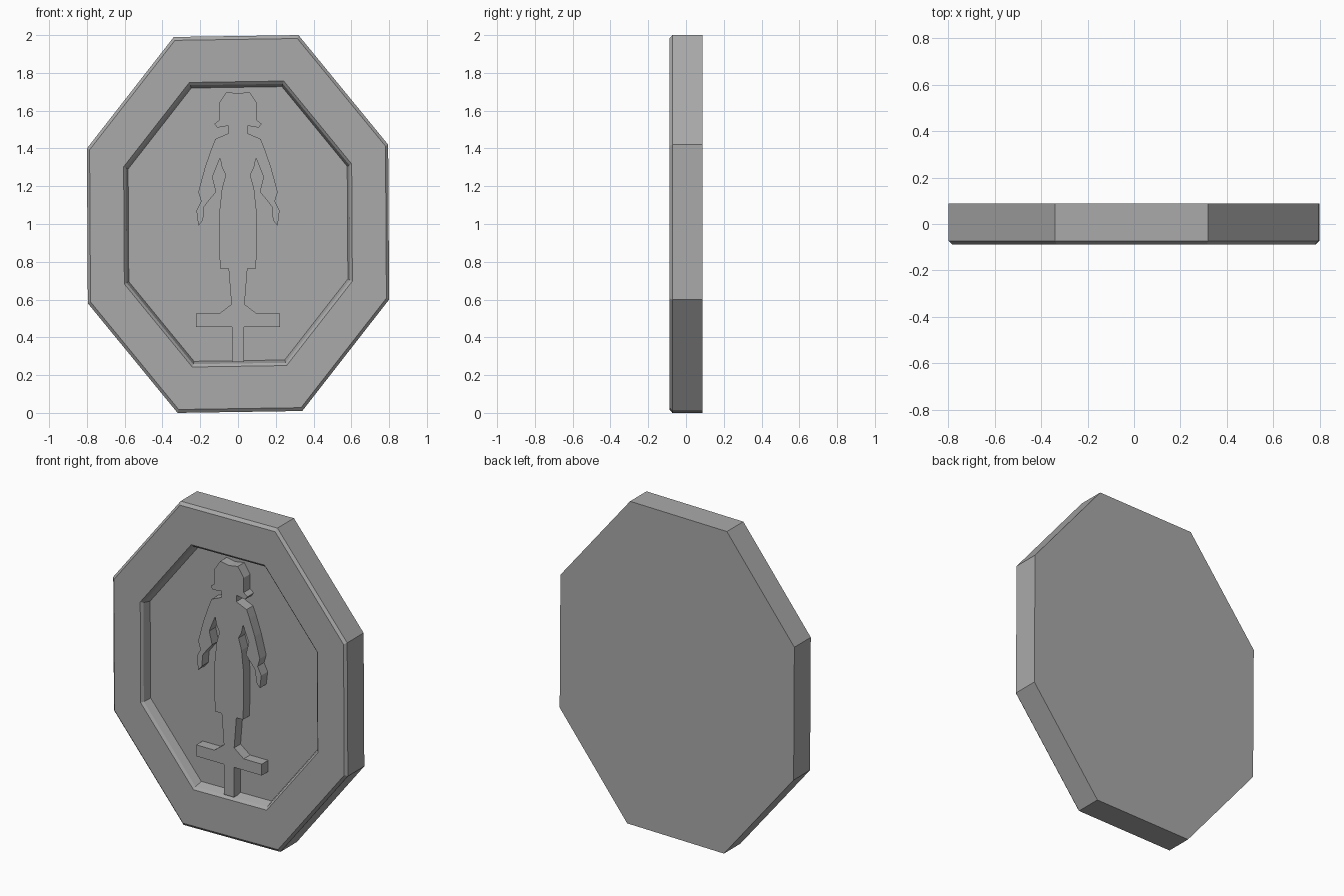
import bpy
import bmesh

old = bpy.data.objects.get("Cube")
if old:
    bpy.data.objects.remove(old, do_unlink=True)

stone = bpy.data.materials.new("grey stone")
stone.use_nodes = True
grey = (0.4, 0.4, 0.4, 1)
stone.diffuse_color = grey
stone.node_tree.nodes["Principled BSDF"].inputs["Base Color"].default_value = grey

FRONT, FLOOR, BACK = -0.0875, -0.025, 0.0875


def finish(bm, name):
    bmesh.ops.recalc_face_normals(bm, faces=bm.faces)
    mesh = bpy.data.meshes.new(name)
    bm.to_mesh(mesh)
    bm.free()
    mesh.materials.append(stone)
    obj = bpy.data.objects.new(name, mesh)
    bpy.context.collection.objects.link(obj)
    return obj


# Octagonal plaque: rings of one slightly turned octagon, (scale, y)
half = [(-0.34, 0.99), (0.32, 1.0), (0.795, 0.42), (0.80, -0.40)]
octagon = half + [(-x, -z) for x, z in half]
profile = [(1, BACK), (1, FRONT + 0.015), (0.982, FRONT), (0.757, FRONT),
           (0.742, FRONT + 0.013), (0.727, FLOOR)]
bm = bmesh.new()
rings = [[bm.verts.new((x * s, y, 1 + z * s)) for x, z in octagon]
         for s, y in profile]
for a, b in zip(rings, rings[1:]):
    for i in range(len(octagon)):
        j = (i + 1) % len(octagon)
        bm.faces.new((a[i], a[j], b[j], b[i]))
bm.faces.new(rings[0])
bm.faces.new(rings[-1])
finish(bm, "octagonal_plaque")

# Standing figure on a post: right half of the outline, from head to post
outline = [
    (0.06, 1.70), (0.10, 1.64), (0.10, 1.55), (0.125, 1.53), (0.11, 1.51),
    (0.05, 1.52), (0.05, 1.48), (0.12, 1.45), (0.14, 1.40), (0.175, 1.30),
    (0.21, 1.17), (0.195, 1.12), (0.22, 1.07), (0.21, 0.99), (0.185, 1.02),
    (0.18, 1.09), (0.15, 1.13), (0.115, 1.17), (0.135, 1.25), (0.095, 1.35),
    (0.085, 1.30), (0.065, 1.26), (0.085, 1.19), (0.10, 1.05), (0.10, 0.90),
    (0.095, 0.765), (0.05, 0.765), (0.035, 0.575), (0.10, 0.525),
    (0.223, 0.525), (0.223, 0.455), (0.033, 0.455), (0.033, 0.27)]
full = [(0, 1.69)] + outline + [(-x, z) for x, z in reversed(outline)]
bm = bmesh.new()
face = bm.faces.new([bm.verts.new((x, FRONT, z)) for x, z in full])
side = bmesh.ops.extrude_face_region(bm, geom=[face])["geom"]
for v in side:
    if isinstance(v, bmesh.types.BMVert):
        v.co.y = FLOOR + 0.002
finish(bm, "figure_relief")
